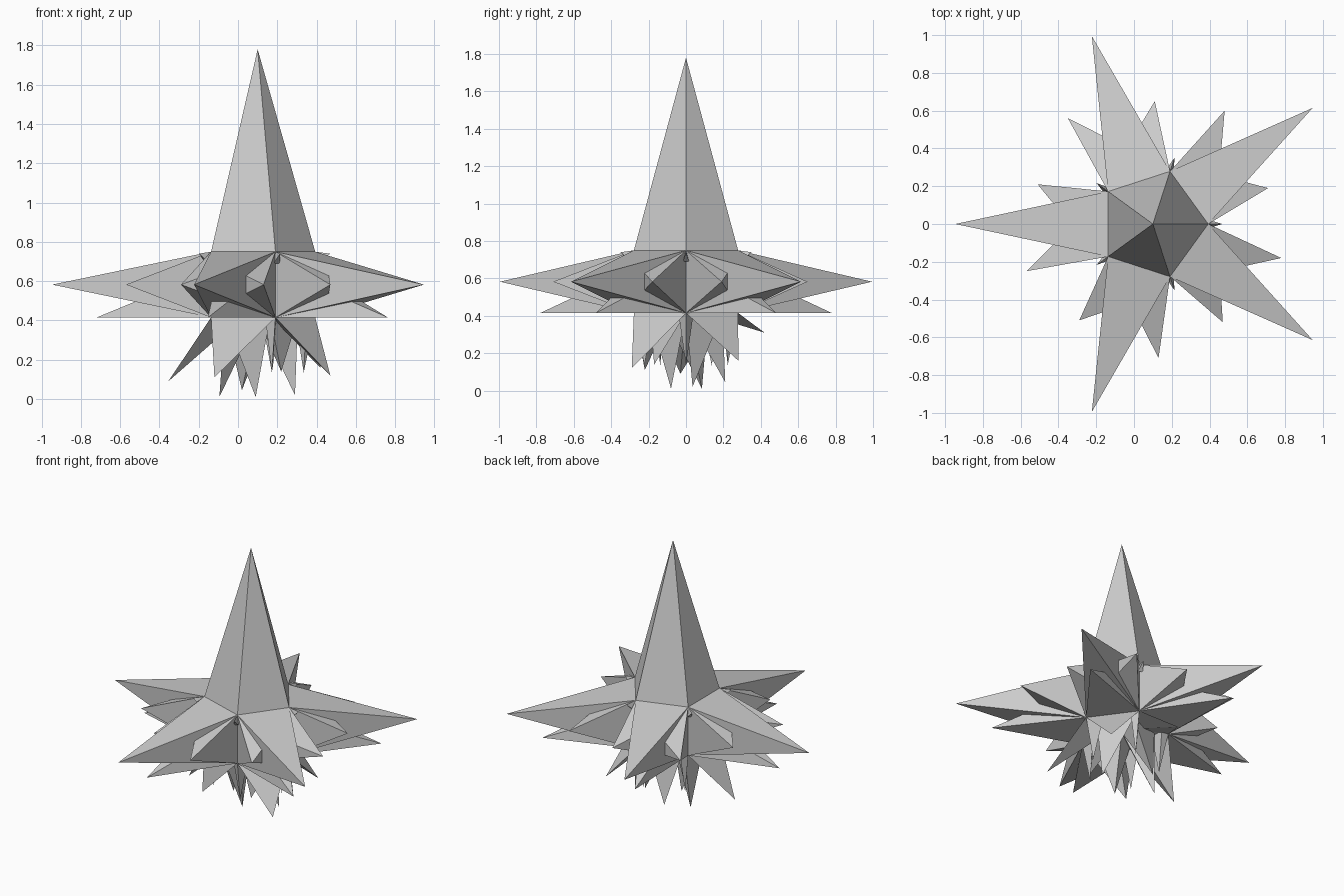
import bpy
import math
from mathutils import Vector

if "Cube" in bpy.data.objects:
    bpy.data.objects.remove(bpy.data.objects["Cube"])

CX, R = 0.10, 0.293           # axis offset and core radius
Z0, Z1 = 0.415, 0.75          # core bottom and top
ZM = (Z0 + Z1) / 2

stone = bpy.data.materials.new("pale grey")
stone.diffuse_color = (0.6, 0.6, 0.6, 1)
stone.use_nodes = True
stone.node_tree.nodes["Principled BSDF"].inputs["Base Color"].default_value = stone.diffuse_color


def polar(deg, r, z):
    a = math.radians(deg)
    return Vector((CX + r * math.cos(a), r * math.sin(a), z))


def add_mesh(name, verts, faces):
    me = bpy.data.meshes.new(name)
    me.from_pydata([tuple(v) for v in verts], [], faces)
    me.materials.append(stone)
    ob = bpy.data.objects.new(name, me)
    bpy.context.collection.objects.link(ob)
    return ob


def spike(name, base, tip):
    """Closed pyramid over a base loop, wound so its faces point outwards."""
    base, tip = [Vector(p) for p in base], Vector(tip)
    mid = sum(base, Vector()) / len(base)
    normal = (base[1] - base[0]).cross(base[2] - base[0])
    if normal.dot(tip - mid) < 0:
        base.reverse()
    n = len(base)
    faces = [(i, (i + 1) % n, n) for i in range(n)] + [tuple(reversed(range(n)))]
    return add_mesh(name, base + [tip], faces)


# pentagonal core
low = [polar(72 * i, R, Z0) for i in range(5)]
top = [polar(72 * i, R, Z1) for i in range(5)]
add_mesh("core", low + top,
         [(i, (i + 1) % 5, (i + 1) % 5 + 5, i + 5) for i in range(5)]
         + [(4, 3, 2, 1, 0), (5, 6, 7, 8, 9)])

# tall central spire
spike("spire", top, (CX, 0, 1.78))

# tips of the side thorns, one pair per arm (x, y)
side_tips = [((0.71, 0.19), (0.48, 0.60)), ((0.11, 0.65), (-0.35, 0.56)),
             ((-0.51, 0.21), (-0.57, -0.25)), ((-0.29, -0.51), (0.13, -0.71)),
             ((0.47, -0.52), (0.78, -0.18))]

for i in range(5):
    j = (i + 1) % 5
    deg = 36 + 72 * i
    apex = polar(deg, 1.046, ZM)
    # main horizontal arm
    spike("arm", [low[i], low[j], top[j], top[i]], apex)
    # thorns on both sides of the arm
    for k, (x, y) in zip((i, j), side_tips[i]):
        end = low[k].lerp(apex, 0.36)
        spike("side_thorn", [low[k], top[k], (end.x, end.y, ZM + 0.045),
                             (end.x, end.y, ZM - 0.045)], (x, y, ZM))
    # flat-bottomed thorn under the arm
    ends = [low[k].lerp(apex, 0.48) for k in (i, j)]
    mid = (ends[0] + ends[1]) / 2
    spike("under_thorn", [low[i], low[j], mid.lerp(ends[1], 0.5),
                          mid.lerp(ends[0], 0.5)], polar(deg, 0.82, Z0))
    # small barb in the cleft between arms
    a = 72 * i
    spike("barb", [polar(a, R, Z1), polar(a + 3, R + 0.02, 0.69),
                   polar(a - 3, R + 0.02, 0.69)], polar(a, R + 0.075, 0.74))

# outer root spikes, hanging below each edge of the core
outer_tips = [(0.42, 0.28, 0.16), (-0.01, 0.42, 0.31), (-0.355, -0.03, 0.09),
              (-0.12, -0.22, 0.11), (0.47, -0.29, 0.12)]
# inner root spikes, hanging below the core's middle
inner_tips = [(0.29, 0.035, 0.02), (0.02, 0.21, 0.045), (-0.095, 0.085, 0.01),
              (0.09, -0.08, 0.01), (0.22, -0.17, 0.14)]
centre = Vector((CX, 0, Z0))
for i in range(5):
    a, b = low[i], low[(i + 1) % 5]
    spike("outer_root", [a, b, centre.lerp((a + b) / 2, 0.35)], outer_tips[i])
    spike("inner_root", [centre, centre.lerp(a, 0.7), centre.lerp(b, 0.7)],
          inner_tips[i])
    # slim roots under the corners
    p = centre.lerp(a, 0.75)
    d = (b - a).normalized() * 0.05
    spike("slim_root", [a, p + d, p - d], centre.lerp(a, 0.8) - Vector((0, 0, 0.28)))
